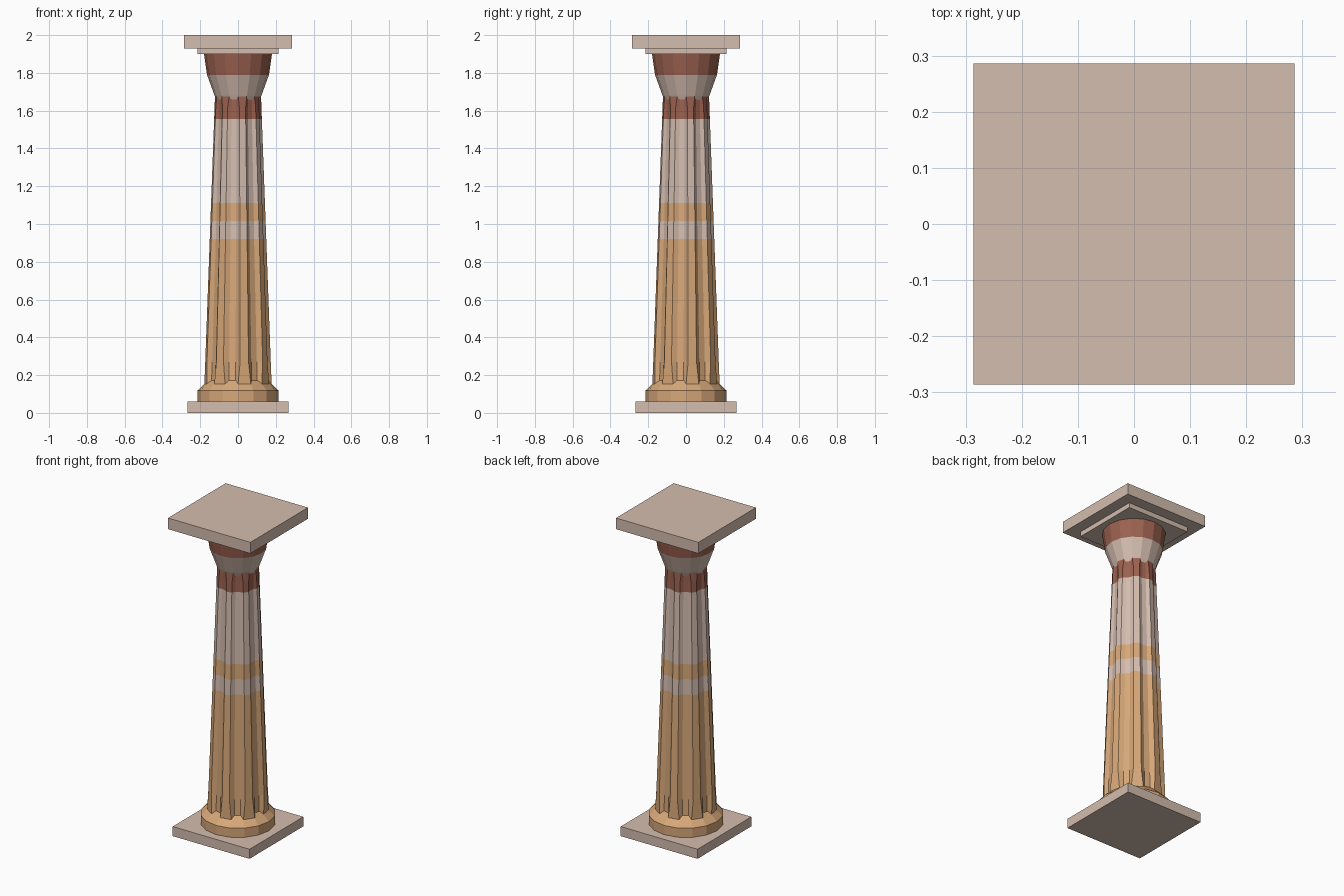
import bpy, bmesh
from math import sin, cos, radians

if "Cube" in bpy.data.objects:
    bpy.data.objects.remove(bpy.data.objects["Cube"])


def material(name, rgb):
    m = bpy.data.materials.new(name)
    m.diffuse_color = (*rgb, 1)
    m.use_nodes = True
    m.node_tree.nodes["Principled BSDF"].inputs["Base Color"].default_value = m.diffuse_color
    return m


CREAM = material("pale_stone", (0.66, 0.51, 0.43))
OCHRE = material("ochre", (0.68, 0.39, 0.19))
RED = material("dark_red", (0.33, 0.12, 0.08))


def loft(name, rings, mats, bands):
    """Join equal-length rings of points; bands gives a material index per gap."""
    bm = bmesh.new()
    loops = [[bm.verts.new(p) for p in ring] for ring in rings]
    n = len(loops[0])
    for lower, upper, band in zip(loops, loops[1:], bands):
        for i in range(n):
            j = (i + 1) % n
            f = bm.faces.new((lower[i], lower[j], upper[j], upper[i]))
            f.material_index = band
    bm.faces.new(loops[0][::-1]).material_index = bands[0]
    bm.faces.new(loops[-1]).material_index = bands[-1]
    bmesh.ops.recalc_face_normals(bm, faces=bm.faces)
    me = bpy.data.meshes.new(name)
    bm.to_mesh(me)
    bm.free()
    for m in mats:
        me.materials.append(m)
    ob = bpy.data.objects.new(name, me)
    bpy.context.collection.objects.link(ob)
    return ob


def polar(r, deg, z):
    a = radians(deg - 90)
    return (r * cos(a), r * sin(a), z)


def round_ring(r, z):
    return [polar(r, i * 22.5, z) for i in range(16)]


def slab(name, half, z0, z1):
    corners = [(-half, -half), (half, -half), (half, half), (-half, half)]
    loft(name, [[(x, y, z) for x, y in corners] for z in (z0, z1)], [CREAM], [0])


def fluted_ring(z, half_ridge, depth):
    """Eight ridges alternating with eight recessed flutes."""
    r = 0.178 + (0.122 - 0.178) * (z - 0.155) / (1.68 - 0.155)
    pts = []
    for k in range(8):
        mid = 11.25 + 45 * k
        pts += [polar(r, mid - half_ridge, z), polar(r, mid + half_ridge, z),
                polar(r - depth, mid + 16, z), polar(r - depth, mid + 29, z)]
    return pts


# Square slabs at foot and top
slab("plinth", 0.267, 0, 0.06)
slab("lower_abacus", 0.215, 1.90, 1.93)
slab("upper_abacus", 0.286, 1.93, 2.0)

# Sixteen-sided base; its slope runs on inside the flutes
loft("base", [round_ring(0.215, 0.06), round_ring(0.215, 0.118), round_ring(0.145, 0.186)],
     [OCHRE], [0, 0])

# Tapered fluted shaft with painted bands; ridges flare at both ends
levels = [(0.15, 11.25, 0.020), (0.27, 7.5, 0.020), (0.92, 7.5, 0.018),
          (1.015, 7.5, 0.017), (1.11, 7.5, 0.016), (1.555, 7.5, 0.012),
          (1.62, 7.8, 0.010), (1.68, 11.25, 0.008)]
loft("fluted_shaft", [fluted_ring(*v) for v in levels],
     [OCHRE, CREAM, RED], [0, 0, 1, 0, 1, 2, 2])

# Flaring capital
profile = [(0.105, 1.635), (0.124, 1.68), (0.164, 1.79), (0.180, 1.90)]
loft("capital", [round_ring(*p) for p in profile], [CREAM, RED], [0, 0, 1])
